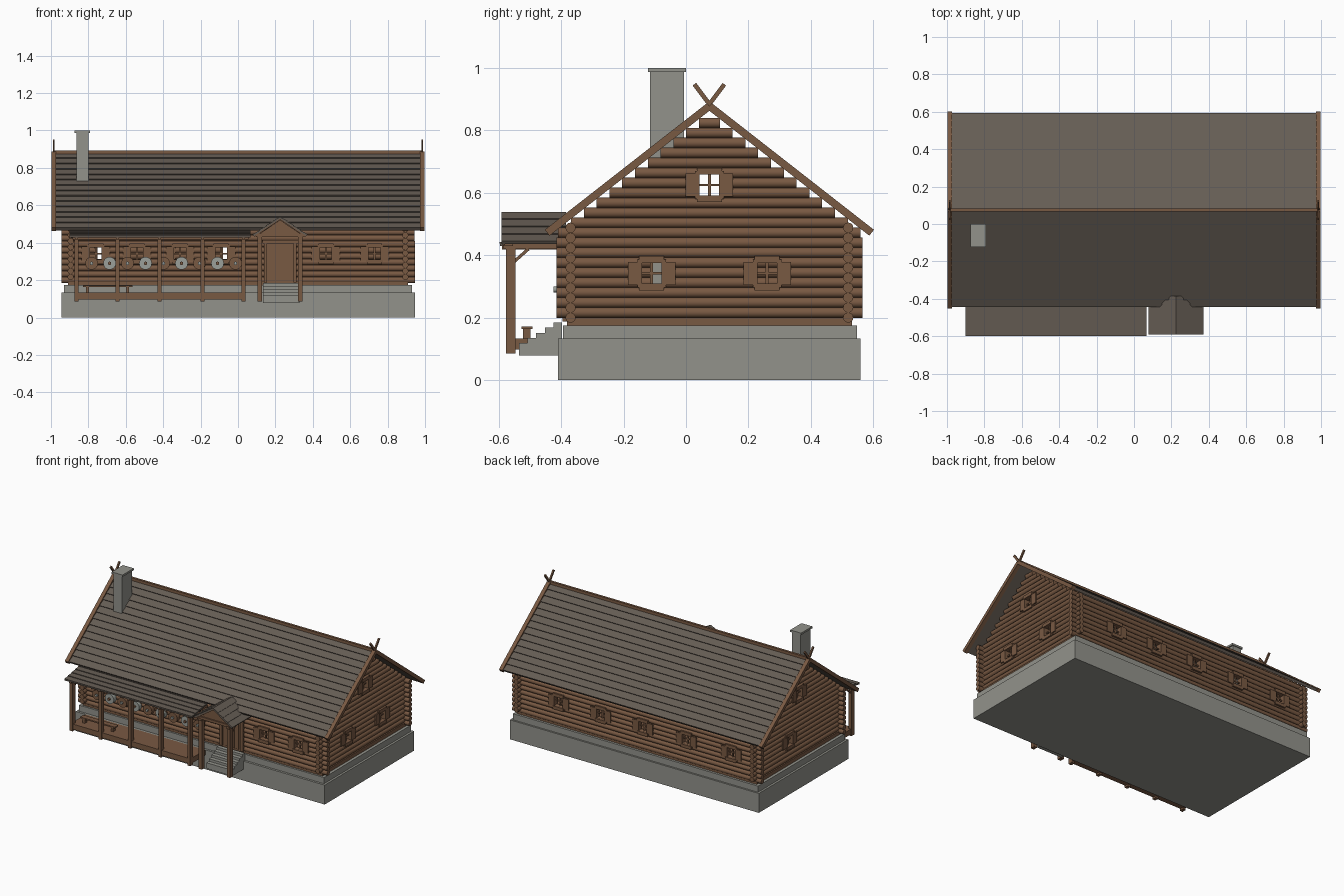
import bpy, bmesh, math
from mathutils import Vector, Matrix

if "Cube" in bpy.data.objects:
    bpy.data.objects.remove(bpy.data.objects["Cube"])

def mat(name, c):
    m = bpy.data.materials.new(name)
    m.diffuse_color = (*c, 1)
    m.use_nodes = True
    m.node_tree.nodes["Principled BSDF"].inputs["Base Color"].default_value = m.diffuse_color
    return m

WOOD = mat("brown wood", (0.19, 0.10, 0.055))
ROOF = mat("roof shingle", (0.13, 0.108, 0.088))
STONE = mat("grey stone", (0.29, 0.29, 0.26))
IRON = mat("pale shield", (0.33, 0.35, 0.32))

def finish(name, bm, m):
    bmesh.ops.recalc_face_normals(bm, faces=bm.faces)
    me = bpy.data.meshes.new(name)
    bm.to_mesh(me)
    bm.free()
    me.materials.append(m)
    ob = bpy.data.objects.new(name, me)
    bpy.context.collection.objects.link(ob)
    return ob

def box(bm, x0, x1, y0, y1, z0, z1):
    M = Matrix.Translation(((x0+x1)/2, (y0+y1)/2, (z0+z1)/2)) @ \
        Matrix.Diagonal((abs(x1-x0), abs(y1-y0), abs(z1-z0), 1))
    bmesh.ops.create_cube(bm, size=1, matrix=M)

def cyl(bm, p, q, r, n=12):
    p, q = Vector(p), Vector(q)
    d = q - p
    M = Matrix.Translation((p+q)/2) @ d.to_track_quat('Z', 'Y').to_matrix().to_4x4()
    res = bmesh.ops.create_cone(bm, cap_ends=True, segments=n, radius1=r, radius2=r,
                                depth=d.length, matrix=M)
    for f in {f for v in res['verts'] for f in v.link_faces}:
        f.smooth = len(f.verts) == 4

def prism(bm, pts, axis, lo, hi):
    # extrude a 2D outline along x (points are y,z) or along y (points are x,z)
    put = (lambda a, b, t: (t, a, b)) if axis == 'x' else (lambda a, b, t: (a, t, b))
    A = [bm.verts.new(put(a, b, lo)) for a, b in pts]
    B = [bm.verts.new(put(a, b, hi)) for a, b in pts]
    bm.faces.new(A)
    bm.faces.new(B[::-1])
    for i in range(len(pts)):
        j = (i+1) % len(pts)
        bm.faces.new((A[i], A[j], B[j], B[i]))

def one_box(name, m, *dims):
    bm = bmesh.new()
    box(bm, *dims)
    return finish(name, bm, m)

def shingles(bm, top, low, rows, thick, lift, axis, lo, hi):
    # stepped shingle slab from ridge to eave
    top, low = Vector(top), Vector(low)
    d = low - top
    n = Vector((-d.y, d.x)).normalized()
    if n.y < 0:
        n = -n
    pts = []
    for i in range(rows):
        pts += [top + d*i/rows, top + d*(i+1)/rows + n*lift]
    pts += [low - n*thick, top - n*thick]
    prism(bm, [tuple(p) for p in pts], axis, lo, hi)

def plank(bm, a, b, w, axis, lo, hi):
    a, b = Vector(a), Vector(b)
    d = (b-a).normalized()
    n = Vector((-d.y, d.x)) * w/2
    prism(bm, [tuple(p) for p in (a+n, b+n, b-n, a-n)], axis, lo, hi)

# Foundation and sill
one_box("foundation", STONE, -.945, .945, -.41, .56, 0, .133)
one_box("foundation_step", STONE, -.93, .93, -.395, .548, .133, .175)
one_box("sill_floor", WOOD, -.91, .91, -.382, .532, .175, .2)

# Log walls with gaps for openings
R, PITCH, YC, XW, YF, YB = .0165, .032, .075, .895, -.37, .52

def wall(name, axis, plane, z0, rows, span, holes):
    bm = bmesh.new()
    for i in range(rows):
        z = z0 + PITCH*i
        start, end = span(z)
        cuts = sorted((a0, a1) for a0, a1, b0, b1 in holes if b0-.01 < z < b1+.01)
        for a0, a1 in cuts + [(end, end)]:
            if a0 > start:
                P = [(t, plane, z) if axis == 'x' else (plane, t, z) for t in (start, a0)]
                cyl(bm, P[0], P[1], R)
            start = a1
    finish(name, bm, WOOD)

def window(name, axis, plane, s, c, z):
    bm = bmesh.new()
    def part(a0, a1, n0, n1, z0, z1):
        u = sorted((plane+s*n0, plane+s*n1))
        if axis == 'x':
            box(bm, c+a0, c+a1, *u, z+z0, z+z1)
        else:
            box(bm, *u, c+a0, c+a1, z+z0, z+z1)
    for k in (-1, 1):
        a = sorted((k*.031, k*.046))
        part(*a, -.018, .022, -.045, .045)            # jambs
        b = sorted((k*.033, k*.055))
        part(-.04, .04, -.018, .026, *b)              # head and sill
        a = sorted((k*.046, k*.076))
        part(*a, .014, .022, -.037, .037)             # shutters
    part(-.005, .005, -.004, .004, -.034, .034)       # glazing bars
    part(-.032, .032, -.004, .004, -.004, .004)
    finish(name, bm, WOOD)

def hole(c, z):
    return (c-.032, c+.032, z-.035, z+.035)

WZ = .342
front = [-.76, -.54, -.31, -.09, .47, .73]
back = [.59, .27, -.05, -.38, -.72]
long_span = lambda z: (-.945, .945)
def gable_span(z):
    h = min(.49, (.85-z)/.78)
    return YC-h, YC+h

wall("front_log_wall", 'x', YF, .2, 10, long_span,
     [hole(c, WZ) for c in front] + [(.15, .30, .17, .39)])
wall("back_log_wall", 'x', YB, .2, 10, long_span, [hole(c, WZ) for c in back])
right = [(-.11, WZ), (.26, WZ), (YC, .625)]
left = [(.18, WZ), (YC, .625)]
wall("right_gable_wall", 'y', XW, .216, 20, gable_span, [hole(*w) for w in right])
wall("left_gable_wall", 'y', -XW, .216, 20, gable_span, [hole(*w) for w in left])
for i, c in enumerate(front):
    window(f"front_window_{i}", 'x', YF, -1, c, WZ)
for i, c in enumerate(back):
    window(f"back_window_{i}", 'x', YB, 1, c, WZ)
for i, (c, z) in enumerate(right):
    window(f"right_window_{i}", 'y', XW, 1, c, z)
for i, (c, z) in enumerate(left):
    window(f"left_window_{i}", 'y', -XW, -1, c, z)

# Main roof
bm = bmesh.new()
for s in (-1, 1):
    shingles(bm, (YC, .878), (YC+s*.515, .476), 14, .012, .007, 'x', -.985, .985)
finish("main_roof", bm, ROOF)
bm = bmesh.new()
box(bm, -.985, .985, YC-.008, YC+.008, .865, .893)
for e in (-1, 1):
    x0, x1 = sorted((e*.972, e*.998))
    for s in (-1, 1):
        plank(bm, (YC, .878), (YC+s*.52, .472), .024, 'x', x0, x1)
        u0, u1 = sorted((e*.98, e*.99))
        plank(bm, (YC-s*.012, .868), (YC+s*.048, .948), .014, 'x', u0, u1)
finish("bargeboards_and_ridge", bm, WOOD)

# Chimney
bm = bmesh.new()
box(bm, -.864, -.80, -.116, -.006, .2, .987)
box(bm, -.873, -.791, -.122, 0, .987, 1.0)
finish("chimney", bm, STONE)

# Long porch: deck, posts, beam, braces, roof
one_box("porch_deck", WOOD, -.87, .04, -.572, -.41, .097, .133)
bm = bmesh.new()
for x in (-.863, -.644, -.42, -.19, .03):
    box(bm, x-.011, x+.011, -.577, -.546, .085, .43)
    plank(bm, (-.55, .38), (-.505, .42), .01, 'x', x-.006, x+.006)
    box(bm, x-.008, x+.008, -.59, -.385, .418, .432)
box(bm, -.885, .055, -.575, -.55, .418, .436)
finish("porch_frame", bm, WOOD)
bm = bmesh.new()
shingles(bm, (-.40, .474), (-.597, .437), 5, .008, .005, 'x', -.9, .068)
finish("porch_roof", bm, ROOF)

# Entry porch
EX = .225
bm = bmesh.new()
for s in (-1, 1):
    x = EX + s*.108
    box(bm, x-.012, x+.012, -.577, -.546, .085, .43)
    box(bm, x-.01, x+.01, -.585, -.385, .42, .437)
    plank(bm, (-.55, .38), (-.505, .42), .01, 'x', x-.006, x+.006)
    plank(bm, (EX, .53), (EX+s*.14, .436), .012, 'y', -.588, -.58)
box(bm, EX-.13, EX+.13, -.58, -.555, .43, .448)
prism(bm, [(EX-.12, .44), (EX+.12, .44), (EX, .522)], 'y', -.572, -.562)
finish("entry_frame", bm, WOOD)
bm = bmesh.new()
for s in (-1, 1):
    shingles(bm, (EX, .538), (EX+s*.145, .442), 4, .008, .004, 'y', -.592, -.385)
finish("entry_roof", bm, ROOF)

# Steps
bm = bmesh.new()
for i in range(5):
    y = -.535 + .0275*i
    box(bm, .135, .33, y, y+.0275, .078, .118+.0167*i)
finish("entry_steps", bm, STONE)

# Door
bm = bmesh.new()
box(bm, .155, .297, -.385, -.365, .187, .395)
for x in (.138, .297):
    box(bm, x, x+.017, -.396, -.355, .187, .41)
box(bm, .132, .32, -.398, -.355, .395, .415)
for x in (.19, .226, .262):
    box(bm, x-.016, x+.016, -.389, -.38, .19, .393)
finish("front_door", bm, WOOD)

# Round shields hung along the porch wall
for i in range(9):
    x = -.783 + .0962*i
    a, b = (WOOD, IRON) if i % 2 == 0 else (IRON, WOOD)
    bm = bmesh.new()
    cyl(bm, (x, -.385, .29), (x, -.414, .29), .034, 20)
    finish(f"shield_{i}", bm, a)
    bm = bmesh.new()
    cyl(bm, (x, -.41, .29), (x, -.424, .29), .009, 12)
    finish(f"shield_boss_{i}", bm, b)

# Porch bench
bm = bmesh.new()
box(bm, -.83, -.565, -.528, -.492, .163, .172)
for x in (-.805, -.59):
    box(bm, x-.008, x+.008, -.522, -.498, .13, .165)
finish("porch_bench", bm, WOOD)
